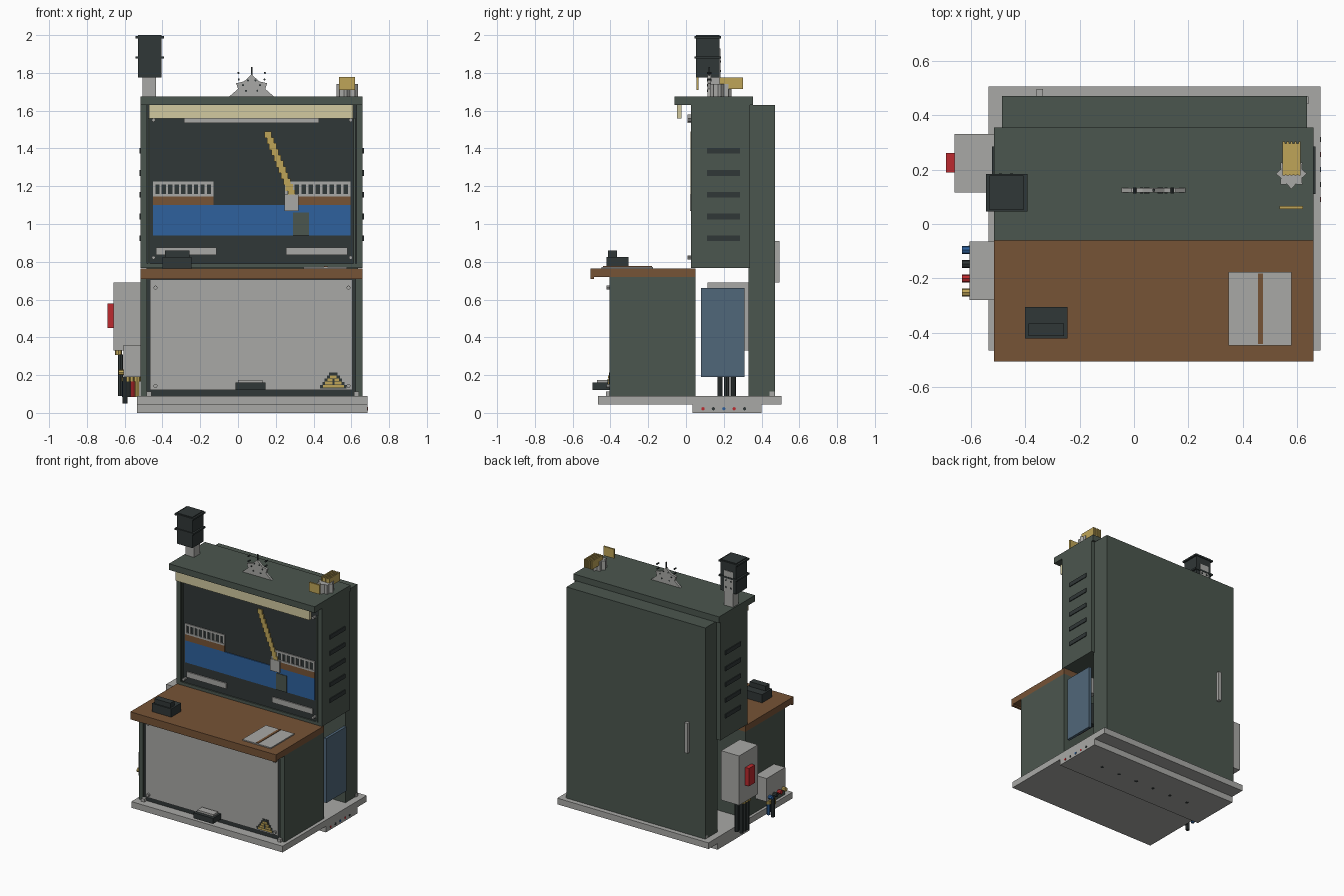
import bpy, bmesh, math
from mathutils import Matrix

if "Cube" in bpy.data.objects:
    bpy.data.objects.remove(bpy.data.objects["Cube"])


def material(name, r, g, b):
    m = bpy.data.materials.new(name)
    lin = [((c / 255 + 0.055) / 1.055) ** 2.4 for c in (r, g, b)]
    m.diffuse_color = (*lin, 1)
    m.use_nodes = True
    m.node_tree.nodes["Principled BSDF"].inputs["Base Color"].default_value = m.diffuse_color
    return m


GREEN = material("cabinet green", 75, 86, 78)
DARK = material("charcoal", 48, 55, 55)
GREY = material("light grey", 169, 169, 166)
BROWN = material("wood brown", 118, 83, 54)
BLUE = material("water blue", 46, 97, 157)
GOLD = material("brass", 191, 165, 88)
RED = material("red", 188, 42, 46)
SLATE = material("slate blue", 80, 103, 122)
CREAM = material("cream", 210, 202, 160)


def finish(name, mat, bm):
    bmesh.ops.recalc_face_normals(bm, faces=bm.faces)
    me = bpy.data.meshes.new(name)
    bm.to_mesh(me)
    bm.free()
    me.materials.append(mat)
    ob = bpy.data.objects.new(name, me)
    bpy.context.collection.objects.link(ob)
    return ob


def boxes(name, mat, *spans):
    """One object made of boxes given as (x0, x1, y0, y1, z0, z1)."""
    bm = bmesh.new()
    for x0, x1, y0, y1, z0, z1 in spans:
        m = (Matrix.Translation(((x0 + x1) / 2, (y0 + y1) / 2, (z0 + z1) / 2))
             @ Matrix.Diagonal((x1 - x0, y1 - y0, z1 - z0, 1)))
        bmesh.ops.create_cube(bm, size=1, matrix=m)
    return finish(name, mat, bm)


def rods(name, mat, r, *rods_at, axis="Z", sides=8):
    """Cylinders given as (x, y, z, length), centred on the point."""
    bm = bmesh.new()
    turn = {"Z": Matrix(), "X": Matrix.Rotation(math.pi / 2, 4, "Y"),
            "Y": Matrix.Rotation(math.pi / 2, 4, "X")}[axis]
    for x, y, z, length in rods_at:
        bmesh.ops.create_cone(bm, cap_ends=True, segments=sides, radius1=r, radius2=r,
                              depth=length, matrix=Matrix.Translation((x, y, z)) @ turn)
    return finish(name, mat, bm)


def prism(name, mat, pts, lo, hi, plane="XZ"):
    """Extruded outline, along y for XZ and along z for XY."""
    bm = bmesh.new()
    place = (lambda a, b, t: (a, t, b)) if plane == "XZ" else (lambda a, b, t: (a, b, t))
    rings = [[bm.verts.new(place(a, b, t)) for a, b in pts] for t in (lo, hi)]
    bm.faces.new(rings[0])
    bm.faces.new(rings[1])
    for i in range(len(pts)):
        j = (i + 1) % len(pts)
        bm.faces.new((rings[0][i], rings[0][j], rings[1][j], rings[1][i]))
    return finish(name, mat, bm)


# Base
boxes("base_slab", GREY, (-.535, .685, -.465, .505, .045, .09))
boxes("base_foot", GREY, (-.535, .685, .035, .40, 0, .045))
rods("base_cable_holes", DARK, .012,
     *[(-.3 + .15 * i, .2, .002, .006) for i in range(6)])
for i, mat in enumerate((RED, DARK, BLUE, RED, DARK)):
    rods(f"base_side_port_{i}", mat, .009, (.684, .09 + .055 * i, .022, .006), axis="X")

# Desk cabinet with front panel
boxes("desk_cabinet", GREEN, (-.515, .66, -.39, .05, .09, .72))
boxes("desk_posts", GREEN, (-.515, -.482, -.405, -.39, .09, .72),
      (.622, .66, -.405, -.39, .09, .72), (-.482, .622, -.405, -.39, .712, .72))
boxes("desk_panel_gap", DARK, (-.482, .622, -.396, -.389, .09, .712))
boxes("desk_front_panel", GREY, (-.465, .605, -.404, -.395, .12, .705))
rods("desk_panel_bolts", GREY, .011, *[(x, -.41, z, .02) for x in (-.437, .585)
                                       for z in (.143, .663)], axis="Y")
boxes("cabinet_feet", GREY, *[(x - .013, x + .013, y - .014, y + .014, .09, .112)
                              for x in (-.472, .628) for y in (-.41, .455)])
boxes("desk_top", BROWN, (-.515, .66, -.505, .05, .72, .765))
boxes("desk_top_lip", BROWN, (-.515, .66, -.505, -.487, .71, .72))
boxes("pedal", DARK, (-.012, .145, -.495, -.40, .12, .16))
boxes("pedal_grip", GREY, (.0, .13, -.47, -.415, .16, .174))

# Stepped warning triangle
steps = [(.07 - .012 * i, .13 + .017 * i) for i in range(5)]
boxes("warning_border", DARK, *[(.505 - w, .505 + w, -.408, -.403, z, z + .017)
                                for w, z in steps])
boxes("warning_sign", GOLD, *[(.505 - w, .505 + w, -.412, -.407, z + .004, z + .018)
                              for w, z in ((.056, .13), (.044, .147), (.031, .164), (.017, .181))])
boxes("warning_mark", DARK, (.499, .511, -.415, -.411, .148, .18))

# Desk items
boxes("desk_phone", DARK, (-.40, -.245, -.42, -.305, .765, .825),
      (-.387, -.258, -.412, -.365, .825, .86))
boxes("log_book", GREY, (.348, .578, -.447, -.176, .765, .773))
boxes("log_book_spine", BROWN, (.455, .473, -.44, -.181, .77, .777))

# Upper cabinet, rear cabinet and roof
boxes("upper_cabinet", GREEN, (-.515, .66, .045, .34, .768, 1.63))
boxes("upper_frame", GREEN, (-.515, -.482, .027, .045, .768, 1.63),
      (.627, .66, .027, .045, .768, 1.63), (-.482, .627, .027, .045, .768, .79),
      (-.476, -.466, .027, .045, .79, 1.56), (.611, .621, .027, .045, .79, 1.56))
boxes("display_board", DARK, (-.482, .627, .036, .046, .79, 1.63))
boxes("rear_cabinet", GREEN, (-.485, .635, .33, .47, .09, 1.63))
boxes("rear_handle", GREY, (-.358, -.334, .47, .495, .69, .91))
boxes("roof", GREEN, (-.515, .66, -.06, .355, 1.63, 1.675))
boxes("light_strip", CREAM, (-.47, .61, -.047, -.024, 1.558, 1.63))
boxes("lamp_tray", GREY, (-.285, .43, .008, .036, 1.535, 1.58))
rods("board_bolts", GREY, .01, *[(x, .023, z, .03) for x in (-.447, .597)
                                 for z in (.822, 1.55)], axis="Y")
boxes("side_vents", DARK, *[(x - .006, x + .006, .11, .285, z - .015, z + .015)
                            for x in (-.515, .66)
                            for z in (.925, 1.04, 1.155, 1.27, 1.387)])

# Painted scene on the display board
boxes("water", BLUE, (-.45, .595, .03, .037, .94, 1.10))
boxes("quays", BROWN, (-.45, -.13, .03, .037, 1.10, 1.145), (.25, .595, .03, .037, 1.10, 1.145))
rails = []
for a, b in ((-.45, -.13), (.25, .595)):
    rails += [(a, b, .03, .037, 1.145, 1.158), (a, b, .03, .037, 1.21, 1.224)]
    n = 9
    rails += [(a + (b - a - .012) * i / n, a + (b - a - .012) * i / n + .012,
               .031, .037, 1.158, 1.21) for i in range(n + 1)]
boxes("railings", GREY, *rails)
boxes("pier", GREEN, (.29, .375, .026, .031, .94, 1.06))
boxes("crane_arm", GOLD, *[(.14 + .0125 * i, .178 + .0125 * i, .024, .031,
                            1.455 - .031 * i, 1.49 - .031 * i) for i in range(11)])
boxes("crane_hub", GREY, (.245, .32, .021, .031, 1.07, 1.155))
boxes("label_plates", GREY, (-.435, -.115, .028, .037, .835, .875),
      (.255, .58, .028, .037, .835, .875))

# Chimney lamp on the roof
boxes("stack_post", GREY, (-.505, -.435, .115, .182, 1.675, 1.93))
boxes("stack_box", DARK, (-.53, -.405, .052, .178, 1.775, 2.0))
boxes("stack_flanges", DARK, *[(-.543, -.392, .045, .184, z, z + .012) for z in (1.875, 1.982)])
rods("stack_rivets", DARK, .006, *[(x, .183, z, .006) for x in (-.49, -.45)
                                   for z in (1.81, 1.86)], axis="Y")

# Crest on the roof
crest = [(-.118, 1.675), (-.072, 1.715), (-.082, 1.745), (-.04, 1.755), (0, 1.792)]
prism("roof_crest", GREY, [(.072 + x, z) for x, z in crest]
      + [(.072 - x, z) for x, z in crest[-2::-1]], .115, .132)
boxes("crest_spike", DARK, (.068, .077, .12, .128, 1.78, 1.83))
rods("crest_studs", DARK, .006, *[(.072 + s * x, .123, z, .022) for s in (-1, 1)
     for x, z in ((.07, 1.80), (.068, 1.765), (.045, 1.735), (.02, 1.76), (.03, 1.705))],
     axis="Y", sides=6)

# Brass horn on a toothed mount
teeth = [((.057 if i % 2 == 0 else .042) * math.cos(i * math.pi / 8),
          (.057 if i % 2 == 0 else .042) * math.sin(i * math.pi / 8)) for i in range(16)]
prism("horn_mount", GREY, [(.578 + x, .185 + y) for x, y in teeth], 1.675, 1.742, "XY")
boxes("horn_body", GOLD, (.548, .612, .18, .295, 1.72, 1.77))
boxes("horn_ribs", GOLD, *[(.546 + .0145 * i, .554 + .0145 * i, .178, .303, 1.715, 1.775)
                           for i in range(5)])
boxes("horn_plate", GOLD, (.535, .62, .055, .067, 1.71, 1.777))

# Switch box with cables on the left side
boxes("switch_box", GREY, (-.66, -.515, .115, .33, .33, .69))
boxes("switch", RED, (-.69, -.66, .19, .26, .45, .58))
rods("switch_glands", GOLD, .019, *[(-.632, y, .32, .025) for y in (.185, .215, .245)])
rods("switch_cables", DARK, .014, *[(x, y, .2, .22) for x in (-.622, -.585)
                                    for y in (.18, .215, .25)])

# Junction box with plugs on the left side
boxes("junction_box", GREY, (-.605, -.515, -.28, -.065, .19, .36))
for i, (y, mat) in enumerate(((-.095, BLUE), (-.147, DARK), (-.2, RED), (-.252, GOLD))):
    rods(f"plug_{i}", mat, .015, (-.617, y, .215, .03), axis="X")
    x = -.6 + .022 * i
    rods(f"plug_cable_{i}", mat, .013, (x, y, .13, .09))
rods("plug_glands", GOLD, .018, *[(-.6 + .022 * i, -.095 - .052 * i, .178, .026)
                                  for i in range(4)])
rods("drop_cable", DARK, .014, (-.598, -.147, .12, .14))

# Service panel and terminals between the two cabinets
boxes("service_panel", SLATE, (.638, .658, .08, .31, .19, .66))
boxes("panel_terminals", GREY, (.58, .638, .1, .29, .48, .6))
boxes("panel_breaker", RED, (.58, .638, .1, .2, .24, .34))
boxes("panel_relay", DARK, (.58, .638, .21, .29, .24, .4))
